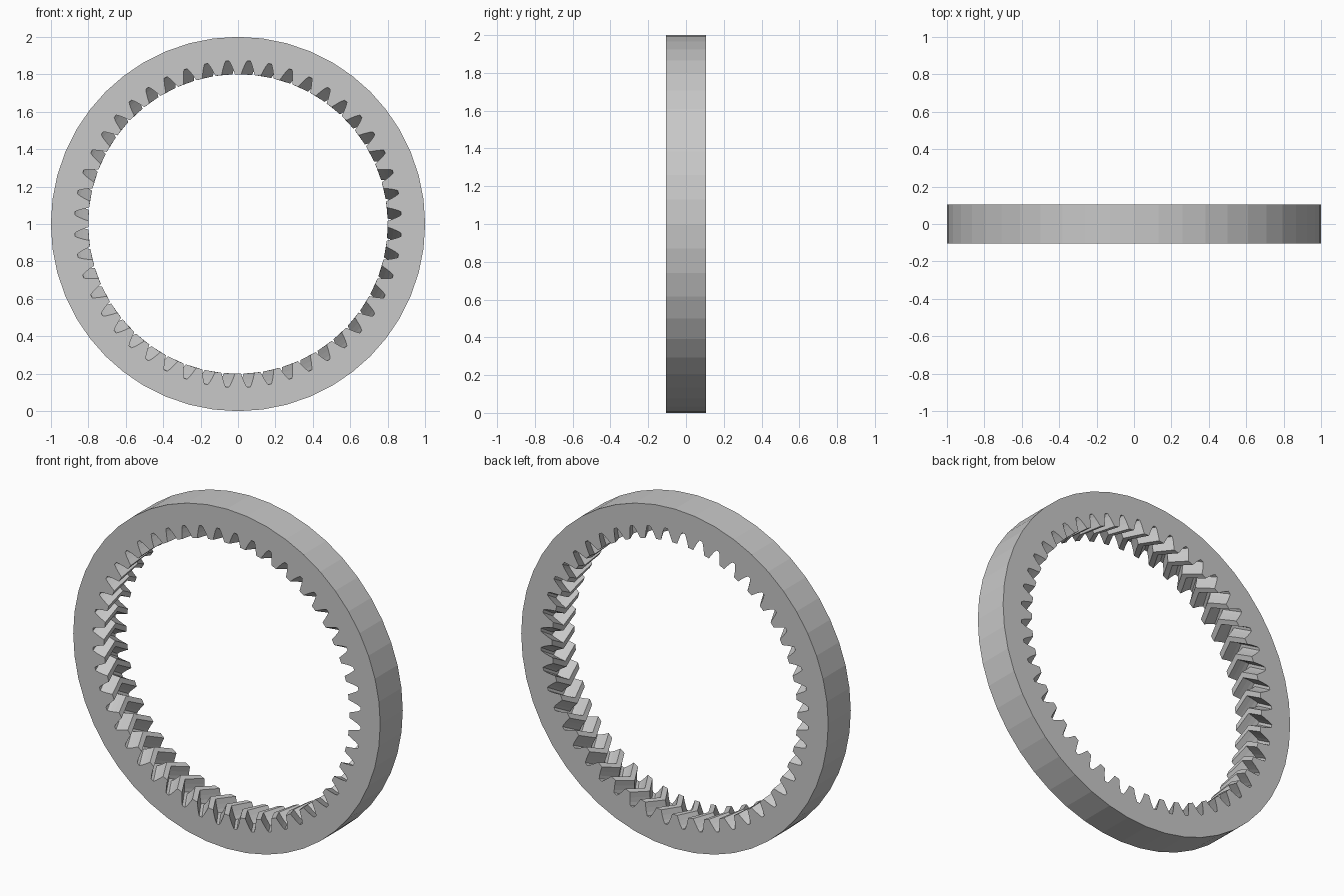
import bpy
import bmesh
import math

cube = bpy.data.objects.get("Cube")
if cube:
    bpy.data.objects.remove(cube, do_unlink=True)

TEETH = 48
HALF_DEPTH = 0.105
TWIST = math.radians(4.2)
PITCH = 2 * math.pi / TEETH
TIP_RADIUS = 0.8

# One side of a tooth gap: (radius, half width), from tooth tip to root
FLANK = [(TIP_RADIUS, 0.036), (0.83, 0.027), (0.855, 0.018), (0.873, 0.009)]

steel = bpy.data.materials.new("grey steel")
steel.use_nodes = True
colour = (0.58, 0.58, 0.58, 1)
steel.diffuse_color = colour
steel.node_tree.nodes["Principled BSDF"].inputs["Base Color"].default_value = colour

bm = bmesh.new()


def point(radius, angle, y):
    return bm.verts.new((radius * math.cos(angle), y, 1 + radius * math.sin(angle)))


def toothed_loop(y, turn):
    """Inner outline of the ring: a tooth tip centre, then one gap, repeated."""
    loop = []
    for k in range(TEETH):
        start = k * PITCH + turn
        middle = start + PITCH / 2
        loop.append(point(TIP_RADIUS, start, y))
        loop += [point(r, middle - w / r, y) for r, w in FLANK]
        loop += [point(r, middle + w / r, y) for r, w in reversed(FLANK)]
    return loop


def bridge(a, b):
    n = len(a)
    for i in range(n):
        j = (i + 1) % n
        bm.faces.new((a[i], a[j], b[j], b[i]))


# Herringbone teeth: outlines twist towards the middle and back again
front, middle, back = [toothed_loop(y, t) for y, t in
                       ((-HALF_DEPTH, 0), (0, -TWIST), (HALF_DEPTH, 0))]
bridge(front, middle)
bridge(middle, back)

# Faceted outer rim
rim_front, rim_back = [[point(1, k * PITCH, y) for k in range(TEETH)]
                       for y in (-HALF_DEPTH, HALF_DEPTH)]
bridge(rim_front, rim_back)

# Flat front and back faces, one sector per tooth
step = 2 * len(FLANK) + 1
for rim, inner in ((rim_front, front), (rim_back, back)):
    for k in range(TEETH):
        sector = [inner[(k * step + i) % len(inner)] for i in range(step + 1)]
        bm.faces.new([rim[(k + 1) % TEETH], rim[k]] + sector)

bmesh.ops.recalc_face_normals(bm, faces=bm.faces)
mesh = bpy.data.meshes.new("ring_gear")
bm.to_mesh(mesh)
bm.free()
mesh.materials.append(steel)
gear = bpy.data.objects.new("ring_gear", mesh)
bpy.context.collection.objects.link(gear)
